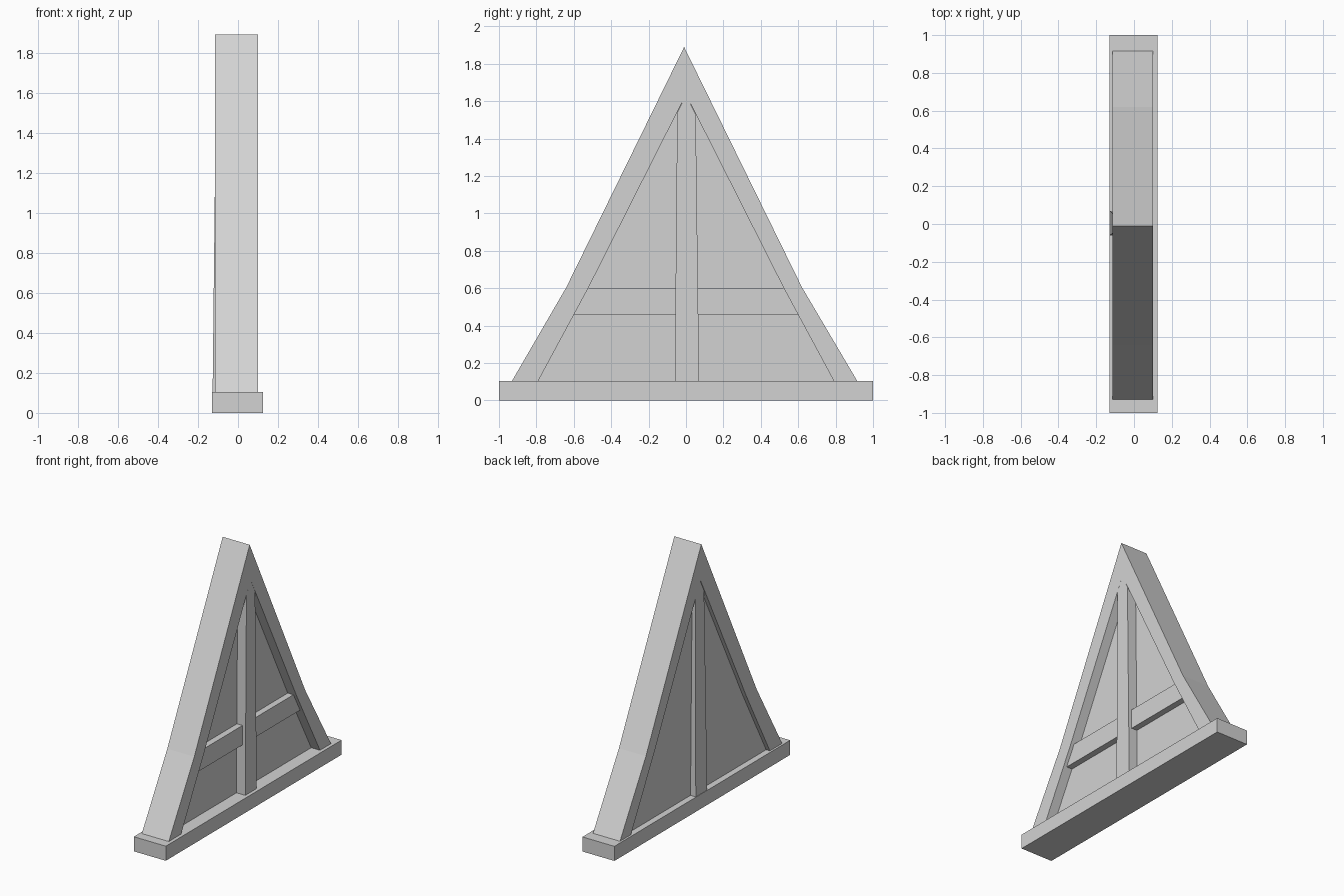
import bpy
import bmesh

cube = bpy.data.objects.get("Cube")
if cube:
    bpy.data.objects.remove(cube, do_unlink=True)

grey = bpy.data.materials.new("plain_grey")
grey.use_nodes = True
colour = (0.65, 0.65, 0.65, 1)
grey.diffuse_color = colour
grey.node_tree.nodes["Principled BSDF"].inputs["Base Color"].default_value = colour


def prism(name, outline, x_min, x_max, lean=0.0):
    """Extrude a (y, z) outline along x; lean slopes the x_min face with height."""
    bm = bmesh.new()
    near = [bm.verts.new((x_min + lean * z, y, z)) for y, z in outline]
    far = [bm.verts.new((x_max, y, z)) for y, z in outline]
    bm.faces.new(near)
    bm.faces.new(far[::-1])
    for i in range(len(outline)):
        j = (i + 1) % len(outline)
        bm.faces.new((near[j], near[i], far[i], far[j]))
    bmesh.ops.recalc_face_normals(bm, faces=bm.faces)
    mesh = bpy.data.meshes.new(name)
    bm.to_mesh(mesh)
    bm.free()
    mesh.materials.append(grey)
    obj = bpy.data.objects.new(name, mesh)
    bpy.context.collection.objects.link(obj)
    return obj


FLOOR = 0.105  # top of the base

# Base plank
prism("base", [(-1, 0), (1, 0), (1, FLOOR), (-1, FLOOR)], -0.13, 0.125)

# Gable frame with flared feet
outer = [(-0.93, FLOOR), (-0.64, 0.605), (-0.01, 1.89), (0.62, 0.605), (0.915, FLOOR)]
inner = [(0.79, FLOOR), (0.523, 0.6), (0, 1.635), (-0.523, 0.6), (-0.79, FLOOR)]
prism("gable_frame", outer + inner, -0.115, 0.1)

# Recessed infill panel, edges tucked into the frame
prism("infill_panel", [(-0.83, FLOOR), (0.83, FLOOR), (0.56, 0.6), (0, 1.7), (-0.56, 0.6)],
      -0.085, 0.03)

# Upright posts on both sides, pointed to fit under the frame's peak
post = [(-0.06, FLOOR), (0.07, FLOOR), (0.052, 1.53), (0, 1.635), (-0.047, 1.54)]
prism("left_post", post, 0.0, 0.1)
prism("right_post", post, -0.128, 0.0, lean=0.011)

# Crossbar on the left side only
prism("crossbar", [(-0.64, 0.46), (0.64, 0.46), (0.56, 0.6), (-0.56, 0.6)], 0.0, 0.075)
